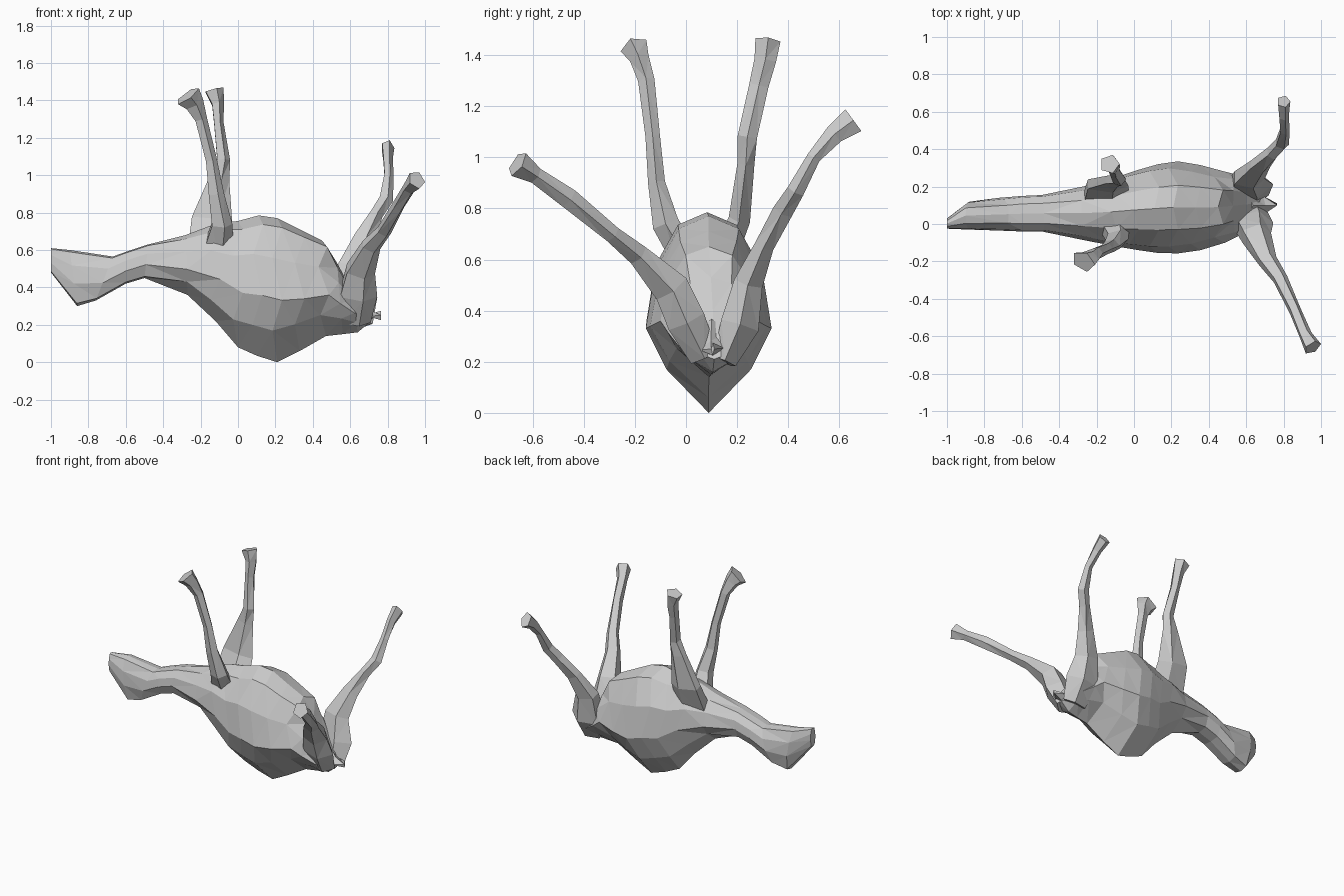
import bpy, bmesh, math
from mathutils import Vector


def loft(name, rings):
    """Skin a list of equal-sized point rings, cap the ends, triangulate."""
    bm = bmesh.new()
    loops = [[bm.verts.new(p) for p in ring] for ring in rings]
    n = len(loops[0])
    for a, b in zip(loops, loops[1:]):
        for i in range(n):
            j = (i + 1) % n
            bm.faces.new((a[i], a[j], b[j], b[i]))
    bm.faces.new(loops[0][::-1])
    bm.faces.new(loops[-1])
    bmesh.ops.triangulate(bm, faces=bm.faces[:])
    bmesh.ops.recalc_face_normals(bm, faces=bm.faces[:])
    mesh = bpy.data.meshes.new(name)
    bm.to_mesh(mesh)
    bm.free()
    ob = bpy.data.objects.new(name, mesh)
    bpy.context.collection.objects.link(ob)
    return ob


def limb(name, path, sides=5):
    """Tapered limb; path entries are x, y, z, half width, half depth."""
    pts = [Vector(p[:3]) for p in path]
    rings = []
    for i, p in enumerate(path):
        t = (pts[min(i + 1, len(pts) - 1)] - pts[max(i - 1, 0)]).normalized()
        a = Vector((1, 0, 0))
        a = (a - t * a.dot(t)).normalized()
        b = t.cross(a)
        rings.append([pts[i] + a * (p[3] * math.cos(k * math.tau / sides))
                      + b * (p[4] * math.sin(k * math.tau / sides))
                      for k in range(sides)])
    return loft(name, rings)


def section(half):
    """Mirror a half cross-section running from bottom to top."""
    return half + [(-u, v) for u, v in half[-2:0:-1]]


# Keeled trunk section and boxier head section
trunk = section([(0, -1), (.67, -.56), (1, -.14), (.85, .45), (.48, .87), (0, 1)])
head = section([(0, -1), (.7, -.9), (1, -.2), (.92, .45), (.55, .93), (0, 1)])

# Stations: bottom x, bottom z, top x, top z, min y, max y
stations = [
    (-1.0, .48, -1.0, .61, -.025, .03),
    (-.86, .30, -.90, .60, -.03, .12),
    (-.76, .33, -.67, .565, -.035, .14),
    (-.60, .42, -.60, .59, -.04, .15),
    (-.50, .45, -.48, .63, -.04, .155),
    (-.27, .36, -.28, .68, -.085, .20),
    (-.12, .22, -.12, .74, -.12, .25),
    (0.0, .08, 0.0, .755, -.14, .29),
    (.10, .035, .11, .785, -.155, .32),
    (.21, 0.0, .21, .77, -.157, .335),
    (.33, .06, .33, .71, -.14, .315),
    (.47, .14, .45, .65, -.10, .28),
    (.56, .15, .53, .53, -.07, .265),
    (.64, .16, .60, .40, -.03, .24),
    (.70, .21, .67, .30, .03, .19),
]
rings = []
for xb, zb, xt, zt, y0, y1 in stations:
    ring = []
    for i, (u, v) in enumerate(head if xb < -.4 else trunk):
        f = (v + 1) / 2
        # stagger the trunk rings for irregular facets
        shift = .025 * (-1) ** i if -.2 < xb < .5 and 0 < f < 1 else 0
        ring.append(((1 - f) * xb + f * xt + shift,
                     (y0 + y1) / 2 + u * (y1 - y0) / 2,
                     zb + f * (zt - zb)))
    rings.append(ring)
loft("body_neck_and_head", rings)

# Front legs, pointing up, rooted inside the chest
limb("front_leg_near", [
    (-.12, .03, .55, .10, .06), (-.09, -.08, .74, .06, .055),
    (-.12, -.115, .90, .045, .035), (-.145, -.13, 1.08, .033, .03),
    (-.20, -.155, 1.30, .035, .034), (-.235, -.18, 1.38, .055, .04),
    (-.27, -.20, 1.425, .075, .058)])
limb("front_leg_far", [
    (-.16, .12, .55, .14, .06), (-.15, .21, .76, .12, .045),
    (-.105, .235, .98, .06, .035), (-.08, .24, 1.08, .038, .04),
    (-.105, .285, 1.28, .028, .04), (-.11, .31, 1.38, .035, .045),
    (-.13, .32, 1.455, .055, .052)])

# Hind legs, splayed outward, rooted inside the rump
limb("hind_leg_near", [
    (.62, .07, .22, .09, .06), (.635, .0, .36, .11, .08),
    (.65, -.06, .49, .085, .075), (.71, -.19, .62, .055, .045),
    (.78, -.29, .70, .042, .035), (.86, -.46, .84, .033, .042),
    (.915, -.59, .93, .036, .034), (.955, -.66, .975, .05, .055)])
limb("hind_leg_far", [
    (.63, .15, .20, .09, .05), (.62, .21, .34, .125, .08),
    (.61, .245, .51, .09, .06), (.67, .31, .66, .06, .04),
    (.74, .38, .79, .036, .042), (.79, .43, .87, .04, .036),
    (.805, .50, 1.0, .027, .028), (.80, .58, 1.09, .028, .04),
    (.80, .655, 1.145, .036, .055)])

# Short flat tail
limb("tail", [
    (.60, .10, .32, .06, .07), (.69, .10, .25, .035, .05),
    (.765, .105, .25, .006, .025)], sides=4)
